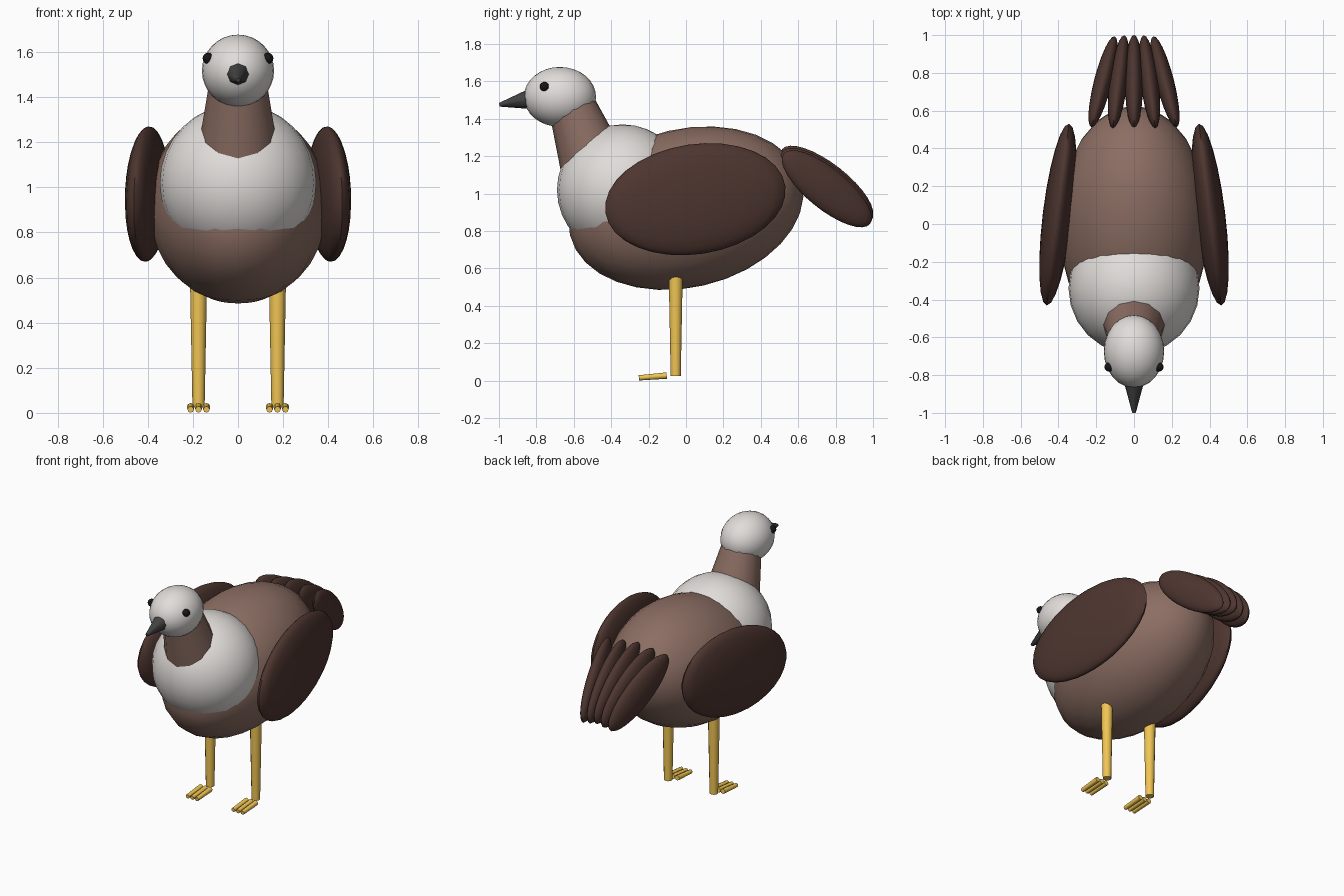
import bpy
from math import radians
from mathutils import Vector

if "Cube" in bpy.data.objects:
    bpy.data.objects.remove(bpy.data.objects["Cube"])


def material(name, rgb):
    m = bpy.data.materials.new(name)
    m.diffuse_color = (*rgb, 1)
    m.use_nodes = True
    m.node_tree.nodes["Principled BSDF"].inputs["Base Color"].default_value = m.diffuse_color
    return m


BROWN = material("brown", (0.26, 0.155, 0.125))
DARK = material("dark_brown", (0.075, 0.036, 0.029))
WHITE = material("off_white", (0.75, 0.72, 0.70))
YELLOW = material("yellow", (0.88, 0.56, 0.09))
GREY = material("dark_grey", (0.055, 0.055, 0.055))
BLACK = material("black", (0.008, 0.008, 0.008))


def finish(name, mat, angle):
    o = bpy.context.object
    o.name = name
    o.data.materials.append(mat)
    bpy.ops.object.transform_apply(location=False, rotation=False, scale=True)
    bpy.ops.object.shade_smooth_by_angle(angle=radians(angle))
    return o


def ellipsoid(name, mat, loc, radii, pitch=0, yaw=0, segs=24, rings=16):
    bpy.ops.mesh.primitive_uv_sphere_add(
        segments=segs, ring_count=rings, radius=1, location=loc,
        rotation=(radians(pitch), 0, radians(yaw)))
    bpy.context.object.scale = radii
    return finish(name, mat, 60)


def rod(name, mat, start, end, r1, r2, sides):
    a, b = Vector(start), Vector(end)
    d = b - a
    # rotate about x only, every rod lies in a y-z plane
    bpy.ops.mesh.primitive_cone_add(
        vertices=sides, radius1=r1, radius2=r2, depth=d.length,
        location=(a + b) / 2,
        rotation=(Vector((0, 0, 1)).angle(d) * (1 if d.y <= 0 else -1), 0, 0))
    return finish(name, mat, 50)


# Body and breast
ellipsoid("body", BROWN, (0, 0, 0.922), (0.40, 0.637, 0.424), pitch=13)
ellipsoid("breast", WHITE, (0, -0.34, 1.02), (0.347, 0.35, 0.35))

# Neck, head and beak
rod("neck", BROWN, (0, -0.505, 1.18), (0, -0.625, 1.51), 0.175, 0.12, 12)
ellipsoid("head", WHITE, (0, -0.674, 1.517), (0.16, 0.193, 0.16))
rod("beak", GREY, (0, -0.845, 1.503), (0, -0.998, 1.475), 0.051, 0.01, 8)

for side, s in (("left", -1), ("right", 1)):
    # Eye and wing
    ellipsoid(side + "_eye", BLACK, (s * 0.132, -0.757, 1.572),
              (0.025, 0.025, 0.025), segs=12, rings=8)
    ellipsoid(side + "_wing", DARK, (s * 0.403, 0.05, 0.97),
              (0.08, 0.49, 0.294), pitch=8.6, yaw=s * 7)
    # Leg and toes
    rod(side + "_leg", YELLOW, (s * 0.175, -0.055, 0.025),
        (s * 0.175, -0.055, 0.6), 0.027, 0.038, 12)
    for i in (-1, 0, 1):
        x = s * 0.175 + i * 0.035
        rod(f"{side}_toe_{i + 2}", YELLOW, (x, -0.103, 0.027),
            (x, -0.252, 0.015), 0.017, 0.014, 8)

# Tail feathers, tips drawn together
for i in range(-2, 3):
    ellipsoid(f"tail_feather_{i + 3}", DARK,
              (i * 0.082, 0.753, 1.05 - 0.012 * abs(i)),
              (0.048, 0.304, 0.11), pitch=-38, yaw=i * 7.2)
